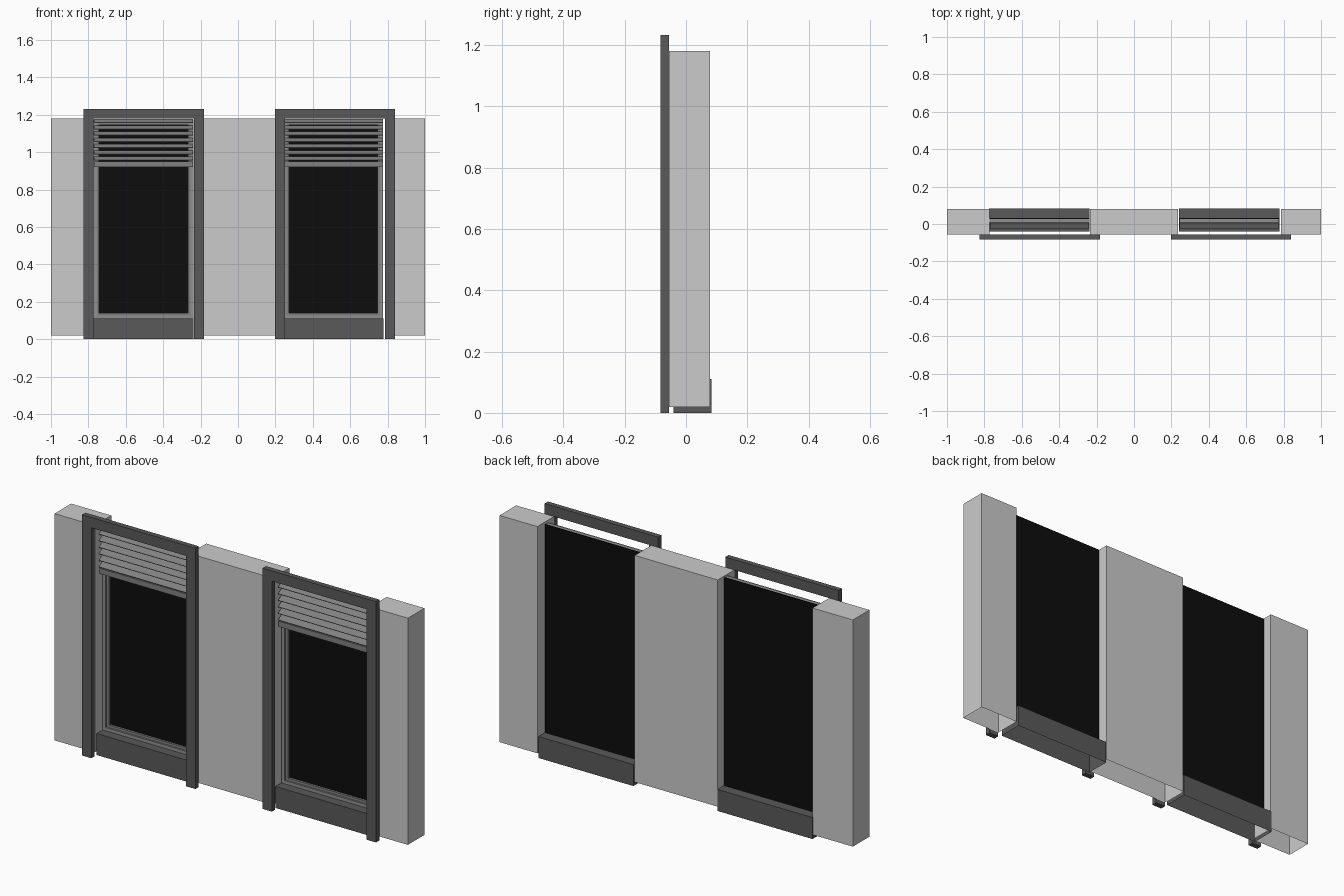
import bpy, bmesh, math
from mathutils import Matrix

if "Cube" in bpy.data.objects:
    bpy.data.objects.remove(bpy.data.objects["Cube"])


def material(name, v):
    m = bpy.data.materials.new(name)
    m.diffuse_color = (v, v, v, 1)
    m.use_nodes = True
    m.node_tree.nodes["Principled BSDF"].inputs["Base Color"].default_value = m.diffuse_color
    return m


DARK = material("dark_trim", 0.10)
FRAME = material("frame_grey", 0.28)
SLAT = material("blind_grey", 0.22)
GLASS = material("black_glass", 0.004)


def finish(name, bm, mat=None):
    me = bpy.data.meshes.new(name)
    bm.to_mesh(me)
    bm.free()
    ob = bpy.data.objects.new(name, me)
    bpy.context.collection.objects.link(ob)
    if mat:
        me.materials.append(mat)
    return ob


def add_box(bm, x, y, z, tilt=0.0, open_bottom=False):
    """Box from (min, max) ranges, optionally tilted about its own x axis."""
    c = [(r[0] + r[1]) / 2 for r in (x, y, z)]
    s = [r[1] - r[0] for r in (x, y, z)]
    mat = Matrix.Translation(c) @ Matrix.Rotation(tilt, 4, 'X') @ Matrix.Diagonal((*s, 1))
    verts = bmesh.ops.create_cube(bm, size=1, matrix=mat)["verts"]
    if open_bottom:
        bm.normal_update()
        faces = {f for v in verts for f in v.link_faces if f.normal.z < -0.9}
        bmesh.ops.delete(bm, geom=list(faces), context='FACES_ONLY')


def box(name, x, y, z, mat=None, open_bottom=False):
    bm = bmesh.new()
    add_box(bm, x, y, z, open_bottom=open_bottom)
    return finish(name, bm, mat)


def border(name, x, z, y, w, mat, bottom=True):
    """Flat rectangular border extruded through y; without bottom it is an arch."""
    (x0, x1), (z0, z1), (y0, y1) = x, z, y
    a, b, c, d = x0 + w, x1 - w, z0 + w, z1 - w
    if bottom:
        quads = [[(x0, z0), (x1, z0), (b, c), (a, c)], [(x1, z0), (x1, z1), (b, d), (b, c)],
                 [(x1, z1), (x0, z1), (a, d), (b, d)], [(x0, z1), (x0, z0), (a, c), (a, d)]]
    else:
        quads = [[(x0, z0), (a, z0), (a, d), (b, d), (b, z0), (x1, z0), (x1, z1), (x0, z1)]]
    bm = bmesh.new()
    for q in quads:
        bm.faces.new([bm.verts.new((px, y0, pz)) for px, pz in q])
    bmesh.ops.remove_doubles(bm, verts=bm.verts, dist=1e-5)
    ext = bmesh.ops.extrude_face_region(bm, geom=bm.faces[:], use_keep_orig=True)
    moved = [g for g in ext["geom"] if isinstance(g, bmesh.types.BMVert)]
    bmesh.ops.translate(bm, verts=moved, vec=(0, y1 - y0, 0))
    bmesh.ops.recalc_face_normals(bm, faces=bm.faces)
    return finish(name, bm, mat)


# Three wall sections, open underneath
for name, x in (("left_wall", (-1, -0.772)), ("middle_wall", (-0.235, 0.235)),
                ("right_wall", (0.786, 1))):
    box(name, x, (-0.055, 0.079), (0.02, 1.18), open_bottom=True)

# Two identical windows; trim and window unit have slightly different spacing
for side, t, u in (("left", -0.504, -0.505), ("right", 0.518, 0.509)):
    # Front trim with no bottom bar
    border(side + "_trim", (t - 0.321, t + 0.321), (0, 1.232), (-0.083, -0.056), 0.053, DARK, False)
    x0, x1 = u - 0.267, u + 0.267
    # Sill, open underneath
    box(side + "_sill", (x0 - 0.002, x1 + 0.001), (-0.04, 0.083), (0, 0.11), DARK, True)
    # Stepped frame and opaque pane
    border(side + "_outer_frame", (x0, x1), (0.11, 1.175), (0.008, 0.029), 0.017, FRAME)
    border(side + "_inner_frame", (x0 + 0.017, x1 - 0.017), (0.127, 1.158), (0.016, 0.029), 0.013, SLAT)
    box(side + "_glass", (x0, x1), (0.027, 0.031), (0.11, 1.176), GLASS)
    # Partly lowered blind: tilted slats and a bottom rail
    bm = bmesh.new()
    for i in range(7):
        z = 1.166 - 0.0335 * i
        add_box(bm, (x0 + 0.002, x1 - 0.002), (-0.026, 0.01), (z - 0.002, z + 0.002), math.radians(30))
    finish(side + "_blind_slats", bm, SLAT)
    box(side + "_blind_rail", (x0 + 0.002, x1 - 0.002), (-0.022, 0.006), (0.922, 0.95), SLAT)
